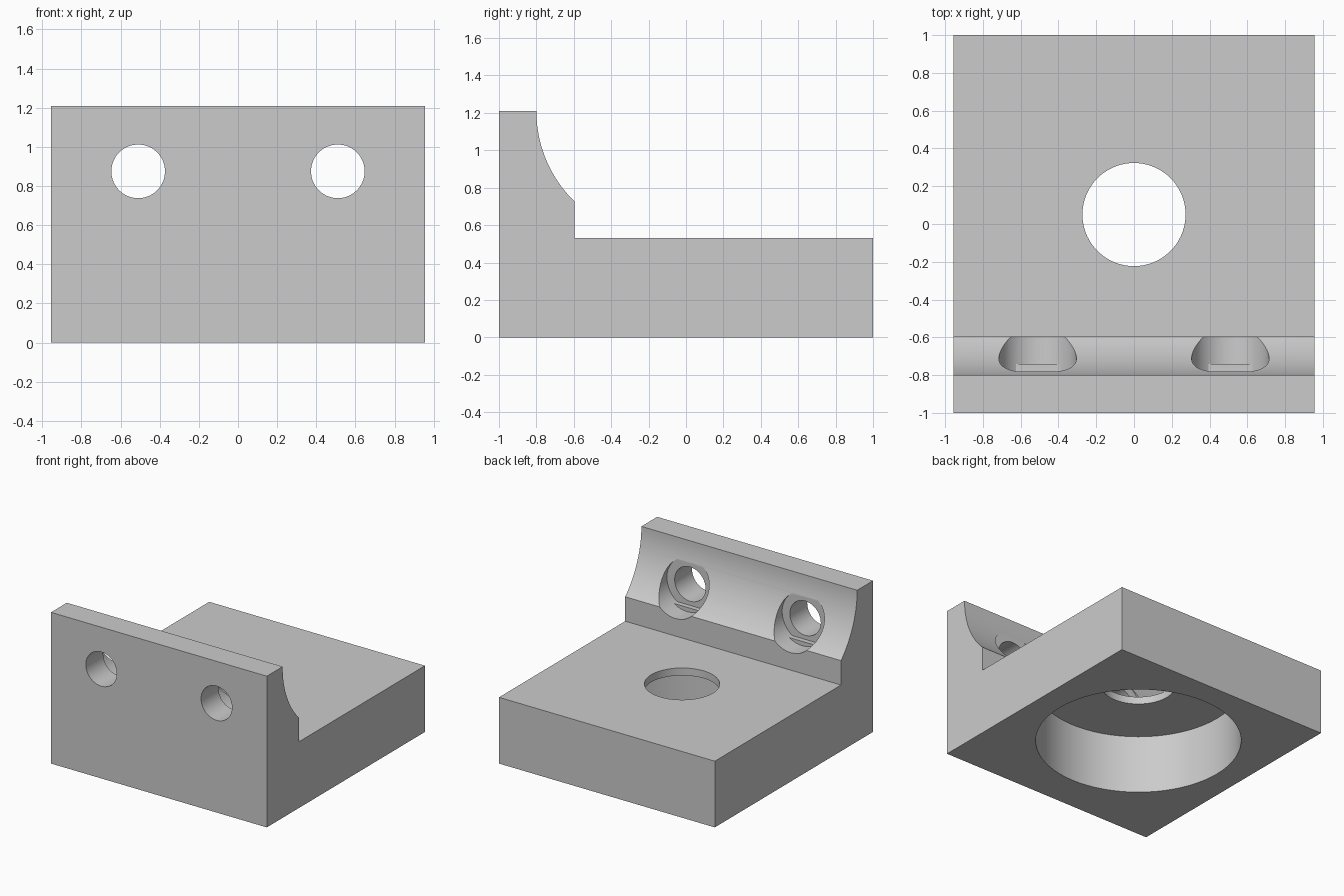
import bpy, bmesh, math
from mathutils import Matrix

if "Cube" in bpy.data.objects:
    bpy.data.objects.remove(bpy.data.objects["Cube"], do_unlink=True)

grey = bpy.data.materials.new("plain grey")
grey.use_nodes = True
grey.diffuse_color = (0.6, 0.6, 0.6, 1)
grey.node_tree.nodes["Principled BSDF"].inputs["Base Color"].default_value = (0.6, 0.6, 0.6, 1)

HALF_WIDTH = 0.955
PLATE_TOP, WALL_TOP = 0.53, 1.21
BOLT_X, BOLT_Z = 0.51, 0.875
BORE_Y = 0.05


def make_object(name, bm):
    bmesh.ops.recalc_face_normals(bm, faces=bm.faces)
    mesh = bpy.data.meshes.new(name)
    bm.to_mesh(mesh)
    bm.free()
    mesh.materials.append(grey)
    obj = bpy.data.objects.new(name, mesh)
    bpy.context.collection.objects.link(obj)
    return obj


def cylinder(name, radius, centre, length, along_y=False):
    bm = bmesh.new()
    matrix = Matrix.Translation(centre)
    if along_y:
        matrix = matrix @ Matrix.Rotation(math.pi / 2, 4, "X")
    bmesh.ops.create_cone(bm, cap_ends=True, segments=72, radius1=radius,
                          radius2=radius, depth=length, matrix=matrix)
    return make_object(name, bm)


def box(name, centre, size):
    bm = bmesh.new()
    matrix = Matrix.Translation(centre) @ Matrix.Diagonal((*size, 1))
    bmesh.ops.create_cube(bm, size=1, matrix=matrix)
    return make_object(name, bm)


def combine(body, tool, operation):
    tool.hide_render = True
    mod = body.modifiers.new(tool.name, "BOOLEAN")
    mod.operation, mod.solver, mod.object = operation, "EXACT", tool
    bpy.context.view_layer.objects.active = body
    bpy.ops.object.modifier_apply(modifier=mod.name)
    bpy.data.objects.remove(tool, do_unlink=True)


# Side profile: flat plate, upright wall and concave cove between them
COVE_RADIUS, COVE_TOP_Y, COVE_ANGLE, STEPS = 0.676, -0.8, math.radians(45.8), 20
profile = [(-1, 0), (1, 0), (1, PLATE_TOP), (-0.595, PLATE_TOP)]
for i in range(STEPS, -1, -1):
    a = COVE_ANGLE * i / STEPS
    y = COVE_TOP_Y + COVE_RADIUS * (1 - math.cos(a))
    profile.append((-0.595 if i == STEPS else y, WALL_TOP - COVE_RADIUS * math.sin(a)))
profile.append((-1, WALL_TOP))

bm = bmesh.new()
face = bm.faces.new([bm.verts.new((-HALF_WIDTH, y, z)) for y, z in profile])
extruded = bmesh.ops.extrude_face_region(bm, geom=[face])["geom"]
bmesh.ops.translate(bm, vec=(2 * HALF_WIDTH, 0, 0),
                    verts=[v for v in extruded if isinstance(v, bmesh.types.BMVert)])
bracket = make_object("angle_bracket", bm)

# Wide recess underneath and the opening through the thin roof
combine(bracket, cylinder("base_recess", 0.755, (0, BORE_Y, 0.17), 0.6), "DIFFERENCE")
combine(bracket, cylinder("centre_opening", 0.273, (0, BORE_Y, 0.5), 0.4), "DIFFERENCE")

# Counterbored bolt holes in the wall, each with a small ledge at the bottom
for side in (-1, 1):
    x = side * BOLT_X
    combine(bracket, cylinder("counterbore", 0.205, (x, -0.58, BOLT_Z), 0.4, True), "DIFFERENCE")
    combine(bracket, cylinder("bolt_hole", 0.137, (x, -0.9, BOLT_Z), 0.5, True), "DIFFERENCE")
    combine(bracket, box("bore_ledge", (x, -0.765, 0.68), (0.23, 0.05, 0.05)), "UNION")

bpy.ops.object.select_all(action="DESELECT")
bracket.select_set(True)
bpy.context.view_layer.objects.active = bracket
bpy.ops.object.shade_smooth_by_angle(angle=math.radians(30))
